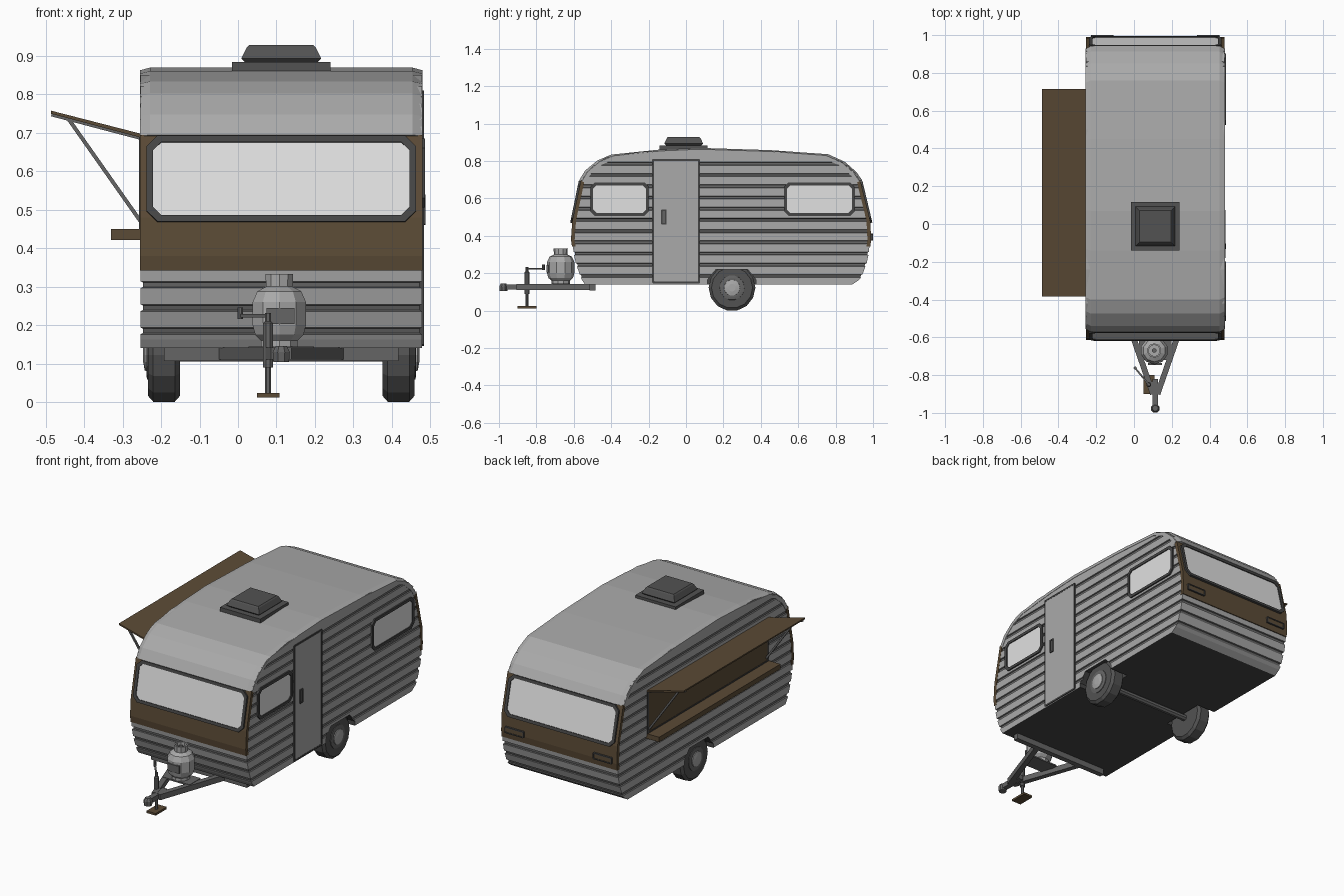
import bpy, bmesh, math
from mathutils import Vector, Matrix

if "Cube" in bpy.data.objects:
    bpy.data.objects.remove(bpy.data.objects["Cube"])

CX, HW = 0.1125, 0.366          # body centre line and half width


def material(name, r, g, b):
    m = bpy.data.materials.new(name)
    m.diffuse_color = (r, g, b, 1)
    m.use_nodes = True
    m.node_tree.nodes["Principled BSDF"].inputs["Base Color"].default_value = m.diffuse_color
    return m


LIGHT = material("light_grey", 0.40, 0.40, 0.40)
GROOVE = material("groove_grey", 0.14, 0.14, 0.14)
DARK = material("dark_grey", 0.06, 0.06, 0.06)
METAL = material("metal_grey", 0.13, 0.13, 0.13)
BROWN = material("brown", 0.105, 0.07, 0.037)
GLASS = material("pale_glass", 0.75, 0.75, 0.75)
RUBBER = material("tyre_grey", 0.085, 0.085, 0.085)


def finish(name, bm, *mats):
    bmesh.ops.recalc_face_normals(bm, faces=bm.faces)
    me = bpy.data.meshes.new(name)
    bm.to_mesh(me)
    bm.free()
    for m in mats:
        me.materials.append(m)
    ob = bpy.data.objects.new(name, me)
    bpy.context.collection.objects.link(ob)
    return ob


def loft(name, rings, mat):
    """Join equal closed rings of points and cap both ends."""
    bm = bmesh.new()
    vs = [[bm.verts.new(p) for p in r] for r in rings]
    n = len(rings[0])
    for a, b in zip(vs, vs[1:]):
        for i in range(n):
            bm.faces.new((a[i], a[(i + 1) % n], b[(i + 1) % n], b[i]))
    bm.faces.new(vs[0])
    bm.faces.new(vs[-1])
    return finish(name, bm, mat)


def prism(name, yz, x0, x1, mat):
    return loft(name, [[(x, y, z) for y, z in yz] for x in (x0, x1)], mat)


def box(name, x0, x1, y0, y1, z0, z1, mat):
    return prism(name, [(y0, z0), (y1, z0), (y1, z1), (y0, z1)], x0, x1, mat)


def beam(name, a, b, w, h, mat):
    a, b = Vector(a), Vector(b)
    d = (b - a).normalized()
    up = Vector((0, 0, 1)) if abs(d.z) < 0.95 else Vector((0, 1, 0))
    s = d.cross(up).normalized() * w / 2
    t = s.normalized().cross(d) * h / 2
    return loft(name, [[p + s + t, p - s + t, p - s - t, p + s - t] for p in (a, b)], mat)


def lathe(name, profile, origin, n, mat, axis='Z'):
    rot = Matrix.Rotation(math.pi / 2, 3, 'Y') if axis == 'X' else Matrix.Identity(3)
    rings = [[Vector(origin) + rot @ Vector((r * math.cos(a), r * math.sin(a), h))
              for a in [math.tau * (i + .5) / n for i in range(n)]] for r, h in profile]
    return loft(name, rings, mat)


def octagon(c, u, v, w, h, k, d):
    c, u, v = Vector(c), Vector(u).normalized(), Vector(v).normalized()
    w, h = w / 2, h / 2
    pts = [(w - k, -h), (w, k - h), (w, h - k), (w - k, h),
           (k - w, h), (-w, h - k), (-w, k - h), (k - w, -h)]
    return [c + u * x + v * y + u.cross(v) * d for x, y in pts]


def framed_panel(name, c, u, v, w, h, k, rim, mat, depth=0.008, inner=0.003):
    """Chamfered panel with a raised dark rim around it."""
    loft(name, [octagon(c, u, v, w - rim, h - rim, k, d) for d in (-0.008, inner)], mat)
    o = (w, h, k)
    i = (w - 2 * rim, h - 2 * rim, k * 0.75)
    bm = bmesh.new()
    loops = [[bm.verts.new(p) for p in octagon(c, u, v, *s, d)]
             for s, d in ((o, -0.008), (o, depth), (i, depth), (i, -0.008))]
    for j in range(4):
        a, b = loops[j], loops[(j + 1) % 4]
        for q in range(8):
            bm.faces.new((a[q], a[(q + 1) % 8], b[(q + 1) % 8], b[q]))
    finish(name + "_frame", bm, DARK)


# side outline: height, front y, back y
OUTLINE = [(.14, -.54, .89), (.17, -.56, .935), (.27, -.595, .972), (.38, -.61, .985),
           (.48, -.603, .98), (.69, -.56, .93), (.745, -.53, .9), (.79, -.475, .845),
           (.82, -.42, .77), (.85, -.24, .5)]


def ends(z):
    for a, b in zip(OUTLINE, OUTLINE[1:]):
        if z <= b[0]:
            t = (z - a[0]) / (b[0] - a[0])
            return a[1] + t * (b[1] - a[1]), a[2] + t * (b[2] - a[2])
    return OUTLINE[-1][1:]


# body with horizontal grooves running all round
levels = [(.14, 0), (.162, 0)]
for k in range(11):
    g = .185 + .06 * k
    levels += [(g - .009, 0), (g - .006, .006), (g + .006, .006), (g + .009, 0)]
levels += [(.82, 0), (.85, 0)]
rings = []
for z, i in levels:
    f, b = ends(z)
    x0, x1 = CX - HW + i, CX + HW - i
    rings.append([(x0, f + i, z), (x1, f + i, z), (x1, b - i, z), (x0, b - i, z)])
body = loft("body", rings, LIGHT)
body.data.materials.append(GROOVE)
body.data.materials.append(DARK)
for p in body.data.polygons:
    ins = [min(abs(body.data.vertices[v].co.x - CX) for v in p.vertices)]
    if p.normal.z < -0.95:
        p.material_index = 2
    elif ins[0] < HW - .003:
        p.material_index = 1

# wheel arches
arch = [(.115, .1), (.375, .1), (.375, .165), (.33, .22), (.16, .22), (.115, .165)]
for s in (-1, 1):
    cut = prism("arch_cutter", arch, CX + s * .25, CX + s * .42, DARK)
    cut.hide_render = True
    mod = body.modifiers.new("arch", 'BOOLEAN')
    mod.object, mod.operation, mod.solver = cut, 'DIFFERENCE', 'EXACT'
    mod.material_mode = 'TRANSFER'
    bpy.context.view_layer.objects.active = body
    bpy.ops.object.modifier_apply(modifier=mod.name)
    bpy.data.objects.remove(cut)

# roof shell with chamfered long edges
outer = [(-.572, .695), (-.54, .748), (-.475, .802), (-.40, .834), (-.14, .861), (.07, .87),
         (.45, .858), (.76, .836), (.85, .795), (.912, .74), (.943, .695)]


def shrink(pts, f):
    return [(.19 + (y - .19) * f, .5 + (z - .5) * (f - .02 * (f < .98))) for y, z in pts]


def roof_ring(x, f):
    return [(x, y, z) for y, z in shrink(outer, f) + shrink(outer, .955)[::-1]]


loft("roof", [roof_ring(CX + x, f) for x, f in
              ((-HW - .002, .98), (-HW + .025, 1), (HW - .025, 1), (HW + .002, .98))], LIGHT)

# brown end panels and big end windows
for end, s in ((0, -1), (1, 1)):
    zs = (.342, .38, .48, .695)
    name = ("front", "back")[end]
    pts = [(ends(z)[end] + s * .005, z) for z in zs]
    pts += [(ends(z)[end] - s * .015, z) for z in zs[::-1]]
    prism(name + "_panel", pts, CX - HW - .001, CX + HW + .001, BROWN)
    y0, y1 = ends(.5)[end], ends(.68)[end]
    framed_panel(name + "_window", (CX, ends(.58)[end] + s * .006, .58), (-s, 0, 0),
                 (0, y1 - y0, .18), .70, .228, .028, .017, GLASS)

# right side windows and door
R = CX + HW
RIGHT = ((0, 1, 0), (0, 0, 1))
framed_panel("side_window_front", (R, -.355, .596), *RIGHT, .315, .18, .025, .016, GLASS)
framed_panel("side_window_back", (R, .713, .596), *RIGHT, .38, .18, .025, .016, GLASS)
framed_panel("door", (R, -.053, .478), *RIGHT, .256, .665, .004, .010, LIGHT, .005, .004)
framed_panel("door_handle", (R + .004, -.118, .50), *RIGHT, .03, .08, .003, .008, METAL, .005, .002)

# serving hatch on the left: panel, awning, struts, counter
L = CX - HW
framed_panel("hatch_panel", (L, .165, .57), (0, -1, 0), (0, 0, 1), 1.10, .25, .004, .012, BROWN, .004, .002)
loft("awning", [[(L, y, .688), (-.487, y, .75), (-.487, y, .758), (L, y, .698)]
                for y in (-.385, .715)], BROWN)
loft("counter", [[(-.33, y, .422), (L + .01, y, .422), (L + .01, y, .45), (-.33, y, .45)]
                 for y in (-.385, .715)], BROWN)
for y in (-.365, .695):
    beam("awning_strut", (-.445, y, .742), (L, y, .47), .01, .01, METAL)
    beam("awning_rail", (-.485, y, .748), (L, y, .687), .01, .01, METAL)

# tail lights
for x in (-.1675, .1675 + 2 * CX):
    framed_panel("tail_light", (x, ends(.39)[1] + .004, .393), (-1, 0, 0), (0, 0, 1),
                 .12, .036, .003, .006, BROWN, .011, .008)

# roof vent
for n, steps in (("vent_base", [(.128, .855), (.128, .884)]),
                 ("vent_lid", [(.095, .884), (.104, .893), (.09, .922), (.084, .928)])):
    loft(n, [[(CX + i * h, -.0125 + j * h, z) for i, j in ((-1, -1), (1, -1), (1, 1), (-1, 1))]
             for h, z in steps], RUBBER)

# wheels and axle
for s in (-1, 1):
    o = (CX + s * .305, .246, .1225)
    lathe("tyre", [(.07, -.041), (.11, -.041), (.125, -.028), (.125, .028), (.11, .041), (.07, .041)],
          o, 14, RUBBER, 'X')
    lathe("rim", [(.068, s * .03), (.066, s * .044), (.052, s * .046)], o, 14, METAL, 'X')
    lathe("hub", [(.045, s * .03), (.042, s * .05), (.02, s * .054)], o, 14, LIGHT, 'X')
lathe("axle", [(.018, -.28), (.018, .28)], (CX, .246, .1225), 8, METAL, 'X')

# towing frame and coupling
box("chassis_crossbar", CX - .305, CX + .305, -.515, -.485, .107, .142, METAL)
for s in (-1, 1):
    beam("drawbar", (CX + s * .155, -.49, .126), (CX + s * .012, -.9, .126), .03, .032, METAL)
box("coupling_bar", CX - .015, CX + .015, -.97, -.82, .112, .14, METAL)
lathe("coupling_head", [(.022, .104), (.024, .13), (.015, .146)], (CX, -.976, 0), 8, METAL)
box("tank_tray", CX - .085, CX + .085, -.72, -.62, .136, .144, METAL)

# gas tank
T = (CX - .005, -.67, 0)
lathe("tank_foot", [(.05, .142), (.05, .17)], T, 10, LIGHT)
lathe("gas_tank", [(.045, .155), (.066, .175), (.073, .2), (.073, .26), (.06, .288), (.03, .303)],
      T, 10, LIGHT)
lathe("tank_collar", [(.036, .295), (.038, .333), (.03, .333), (.03, .31)], T, 10, LIGHT)
lathe("tank_valve", [(.012, .3), (.012, .325)], T, 8, METAL)
box("tank_plate", T[0] - .033, T[0] + .04, -.746, -.735, .203, .245, METAL)

# jack stand with crank
J = (.078, -.85, 0)
box("jack_foot", .05, .108, -.9, -.8, .012, .024, BROWN)
lathe("jack_leg", [(.009, .02), (.009, .14)], J, 8, METAL)
lathe("jack_tube", [(.014, .09), (.014, .205), (.009, .21), (.009, .232)], J, 8, METAL)
beam("jack_bracket", (.078, -.85, .126), (CX, -.85, .126), .03, .02, METAL)
beam("jack_crank", (.078, -.85, .224), (.004, -.76, .224), .009, .009, METAL)
lathe("crank_grip", [(.008, .216), (.008, .246)], (.006, -.762, 0), 8, METAL)
